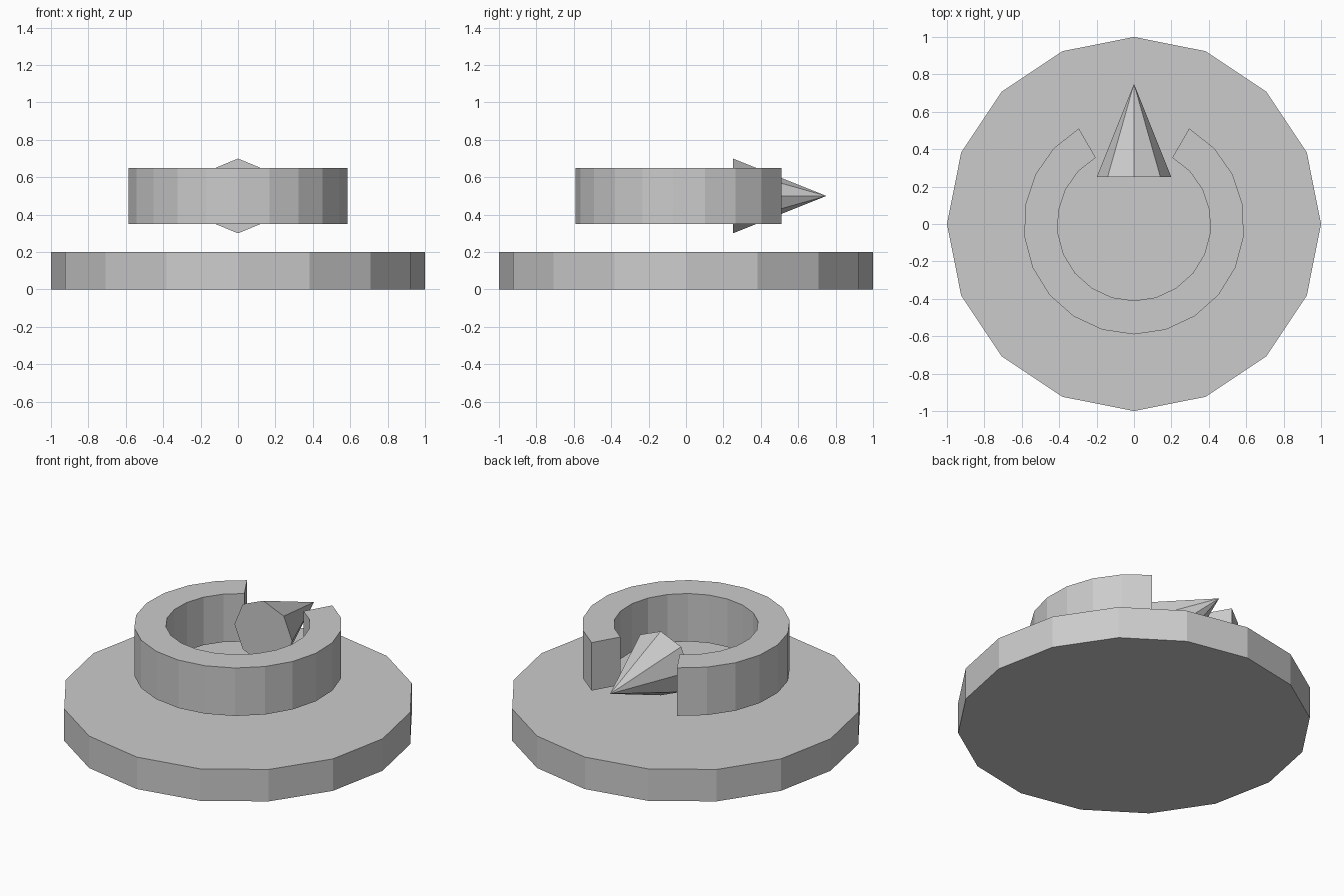
import bpy, bmesh
from math import cos, sin, radians, pi

if "Cube" in bpy.data.objects:
    bpy.data.objects.remove(bpy.data.objects["Cube"])

# Base disc
bpy.ops.mesh.primitive_cylinder_add(vertices=16, radius=1, depth=0.2, location=(0, 0, 0.1))
bpy.context.object.name = "base_disc"

# Open ring: one end section swept 300 degrees, leaving a gap at the back
SEGMENTS, START, SWEEP = 18, radians(120), radians(300)
SECTION = [(0.41, 0.35), (0.59, 0.35), (0.59, 0.65), (0.41, 0.65)]
bm = bmesh.new()
rings = []
for i in range(SEGMENTS + 1):
    a = START + SWEEP * i / SEGMENTS
    rings.append([bm.verts.new((r * cos(a), r * sin(a), z)) for r, z in SECTION])
for p, q in zip(rings, rings[1:]):
    for k in range(4):
        n = (k + 1) % 4
        bm.faces.new((p[k], p[n], q[n], q[k]))
bm.faces.new(rings[0])
bm.faces.new(rings[-1])
bmesh.ops.recalc_face_normals(bm, faces=bm.faces[:])
mesh = bpy.data.meshes.new("open_ring")
bm.to_mesh(mesh)
bm.free()
bpy.context.collection.objects.link(bpy.data.objects.new("open_ring", mesh))

# Pointer cone poking out through the gap
bpy.ops.mesh.primitive_cone_add(vertices=8, radius1=0.2, radius2=0, depth=0.5,
                                location=(0, 0.5, 0.5), rotation=(-pi / 2, 0, 0))
bpy.context.object.name = "pointer_cone"
